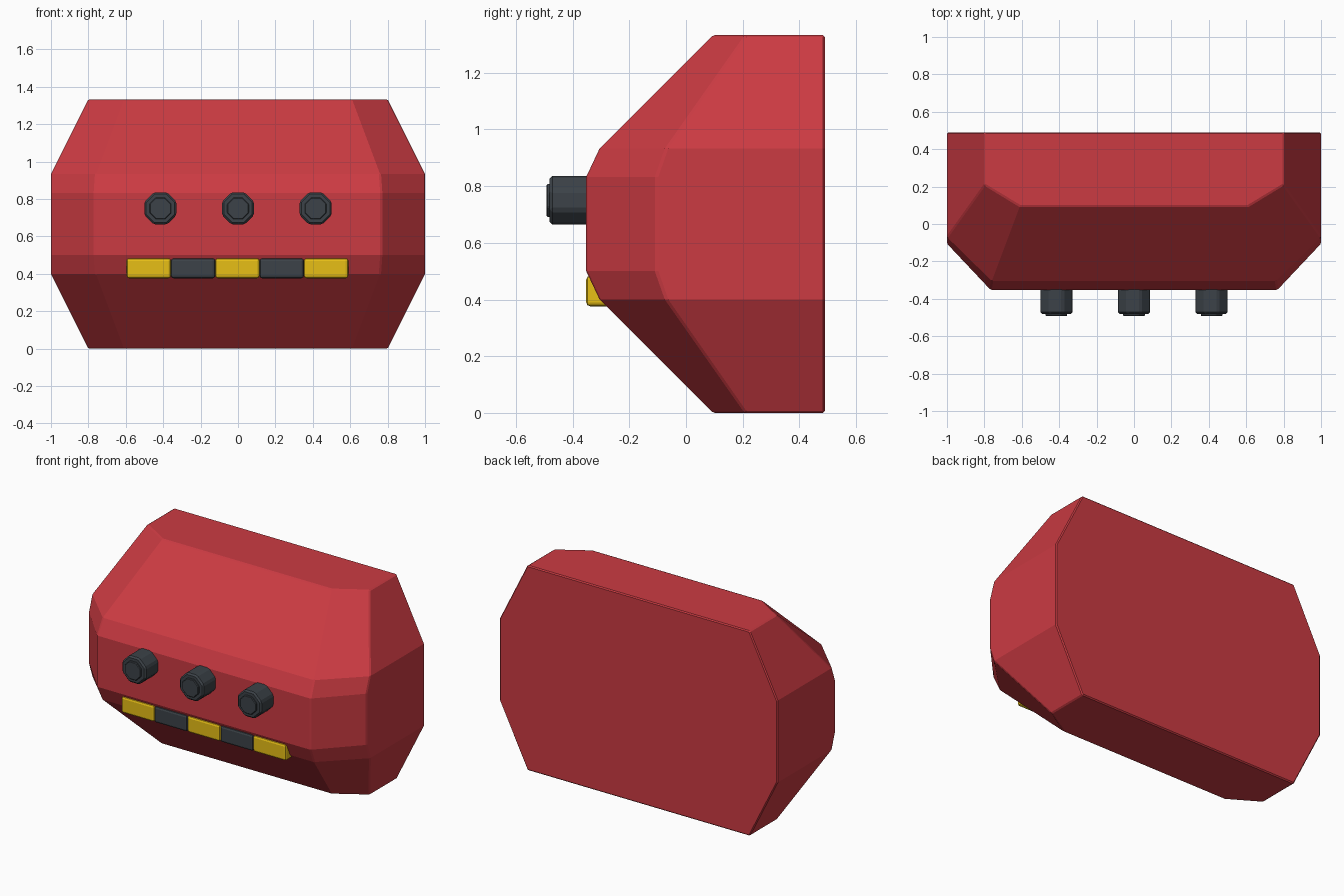
import bpy
import bmesh
import math
from mathutils import Matrix

cube = bpy.data.objects.get("Cube")
if cube:
    bpy.data.objects.remove(cube, do_unlink=True)


def material(name, color):
    mat = bpy.data.materials.new(name)
    mat.use_nodes = True
    mat.diffuse_color = (*color, 1)
    mat.node_tree.nodes["Principled BSDF"].inputs["Base Color"].default_value = (*color, 1)
    return mat


RED = material("red paint", (0.60, 0.043, 0.055))
DARK = material("dark grey", (0.045, 0.055, 0.065))
YELLOW = material("yellow paint", (0.80, 0.52, 0.008))


def finish(bm, name, mat, bevel, segments=1):
    bmesh.ops.recalc_face_normals(bm, faces=bm.faces)
    mesh = bpy.data.meshes.new(name)
    bm.to_mesh(mesh)
    bm.free()
    mesh.materials.append(mat)
    obj = bpy.data.objects.new(name, mesh)
    bpy.context.collection.objects.link(obj)
    mod = obj.modifiers.new("edge bevel", 'BEVEL')
    mod.width = bevel
    mod.segments = segments
    mod.limit_method = 'ANGLE'
    mod.angle_limit = math.radians(35)
    return obj


# Body: stacked outlines (z, side half-width, side corner y, front half-width, front y)
BACK, HEIGHT = 0.49, 1.333
lower = [(0, 0.80, 0.21, 0.61, 0.095),
         (0.40, 1.0, -0.07, 0.76, -0.305),
         (0.50, 1.0, -0.105, 0.767, -0.352)]
levels = lower + [(HEIGHT - l[0], *l[1:]) for l in reversed(lower)]
bm = bmesh.new()
rings = []
for z, side, corner, front, y in levels:
    half = [(side, BACK), (side, corner), (front, y)]
    outline = half + [(-px, py) for px, py in reversed(half)]
    rings.append([bm.verts.new((px, py, z)) for px, py in outline])
for a, b in zip(rings, rings[1:]):
    for i in range(len(a)):
        j = (i + 1) % len(a)
        bm.faces.new((a[i], a[j], b[j], b[i]))
bm.faces.new(rings[0])
bm.faces.new(rings[-1])
bmesh.ops.dissolve_limit(bm, angle_limit=0.001, verts=bm.verts, edges=bm.edges)
finish(bm, "body", RED, 0.007)


# Knobs: octagonal barrels with a raised face
def octagon(name, x, z, flat_radius, y_front, y_back, bevel):
    bm = bmesh.new()
    r = flat_radius / math.cos(math.pi / 8)
    place = (Matrix.Translation((x, (y_front + y_back) / 2, z))
             @ Matrix.Rotation(math.pi / 2, 4, 'X')
             @ Matrix.Rotation(math.pi / 8, 4, 'Z'))
    bmesh.ops.create_cone(bm, cap_ends=True, segments=8, radius1=r, radius2=r,
                          depth=y_back - y_front, matrix=place)
    finish(bm, name, DARK, bevel)


for side, x in (("right", -0.415), ("middle", 0), ("left", 0.415)):
    octagon(side + "_knob", x, 0.75, 0.086, -0.481, -0.33, 0.01)
    octagon(side + "_knob_face", x, 0.75, 0.058, -0.492, -0.47, 0.004)

# Stripe: alternating yellow and dark blocks
WIDTH = 0.237
for i in range(5):
    bm = bmesh.new()
    place = (Matrix.Translation(((i - 2) * WIDTH - 0.003, -0.295, 0.43))
             @ Matrix.Diagonal((WIDTH, 0.114, 0.108, 1)))
    bmesh.ops.create_cube(bm, size=1, matrix=place)
    finish(bm, f"stripe_block_{i + 1}", DARK if i % 2 else YELLOW, 0.014, 2)
